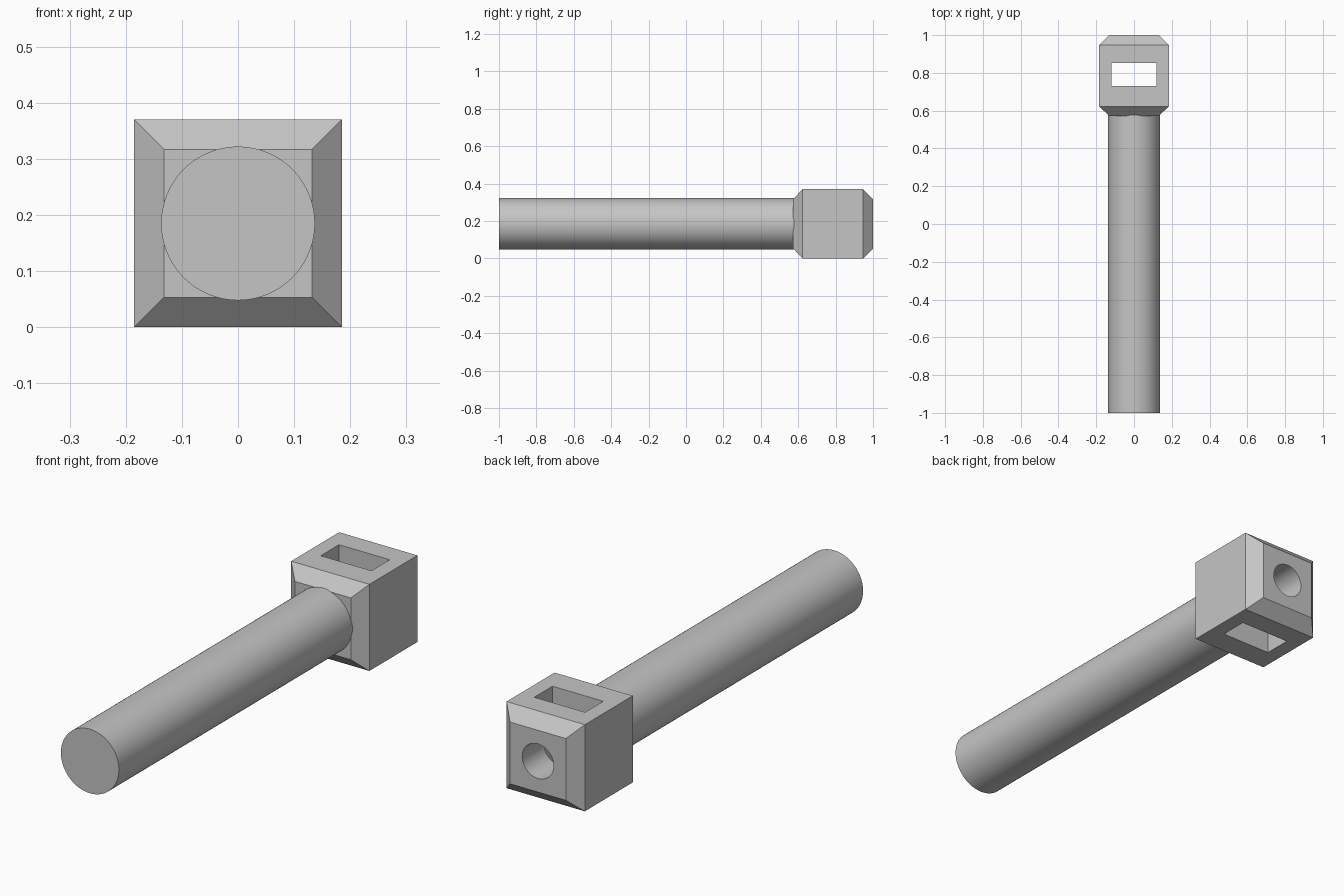
import bpy
import bmesh
import math
from mathutils import Matrix, Vector

cube = bpy.data.objects.get("Cube")
if cube:
    bpy.data.objects.remove(cube, do_unlink=True)

HALF = 0.185          # half width of the head, also the axis height
FACE = 0.132          # half width of the head's end faces
SHAFT_R = 0.137
HOLE_R = 0.074

grey = bpy.data.materials.new("plain grey")
grey.use_nodes = True
COLOUR = (0.56, 0.56, 0.56, 1)
grey.diffuse_color = COLOUR
grey.node_tree.nodes["Principled BSDF"].inputs["Base Color"].default_value = COLOUR


def add_object(name, bm):
    bmesh.ops.recalc_face_normals(bm, faces=bm.faces)
    mesh = bpy.data.meshes.new(name)
    bm.to_mesh(mesh)
    bm.free()
    mesh.materials.append(grey)
    obj = bpy.data.objects.new(name, mesh)
    bpy.context.collection.objects.link(obj)
    return obj


def rod(name, radius, y0, y1, sides=96):
    """Cylinder along y on the shared axis."""
    bm = bmesh.new()
    place = Matrix.Translation((0, (y0 + y1) / 2, HALF)) @ Matrix.Rotation(math.pi / 2, 4, "X")
    bmesh.ops.create_cone(bm, cap_ends=True, segments=sides, radius1=radius,
                          radius2=radius, depth=y1 - y0, matrix=place)
    return add_object(name, bm)


def square_loft(name, sections):
    """Square rings (y, half width) joined along y and capped."""
    bm = bmesh.new()
    rings = []
    for y, h in sections:
        corners = ((-h, -h), (h, -h), (h, h), (-h, h))
        rings.append([bm.verts.new((x, y, HALF + z)) for x, z in corners])
    for a, b in zip(rings, rings[1:]):
        for i in range(4):
            j = (i + 1) % 4
            bm.faces.new((a[i], a[j], b[j], b[i]))
    bm.faces.new(rings[0])
    bm.faces.new(rings[-1])
    return add_object(name, bm)


def box(name, low, high):
    low, high = Vector(low), Vector(high)
    bm = bmesh.new()
    place = Matrix.Translation((low + high) / 2) @ Matrix.Diagonal((*(high - low), 1))
    bmesh.ops.create_cube(bm, size=1, matrix=place)
    return add_object(name, bm)


def cut(target, cutter):
    """Subtract the cutter, then remove it."""
    cutter.hide_render = True
    mod = target.modifiers.new("cut", "BOOLEAN")
    mod.operation = "DIFFERENCE"
    mod.solver = "EXACT"
    mod.object = cutter
    bpy.context.view_layer.objects.active = target
    bpy.ops.object.modifier_apply(modifier=mod.name)
    bpy.data.objects.remove(cutter, do_unlink=True)


# Round shaft, its end buried in the head
shaft = rod("shaft", SHAFT_R, -1, 0.65)

# Square head with chamfered ends
head = square_loft("head", ((0.573, FACE), (0.623, HALF), (0.947, HALF), (1, FACE)))

# Vertical slot through the head, and a round hole from the back into it
cut(head, box("slot_cutter", (-0.12, 0.73, -0.1), (0.12, 0.853, 0.5)))
cut(head, rod("hole_cutter", HOLE_R, 0.79, 1.1, 64))

# Smooth round walls, sharp edges elsewhere
for obj in (shaft, head):
    bpy.ops.object.select_all(action="DESELECT")
    obj.select_set(True)
    bpy.context.view_layer.objects.active = obj
    bpy.ops.object.shade_smooth_by_angle(angle=math.radians(30))
